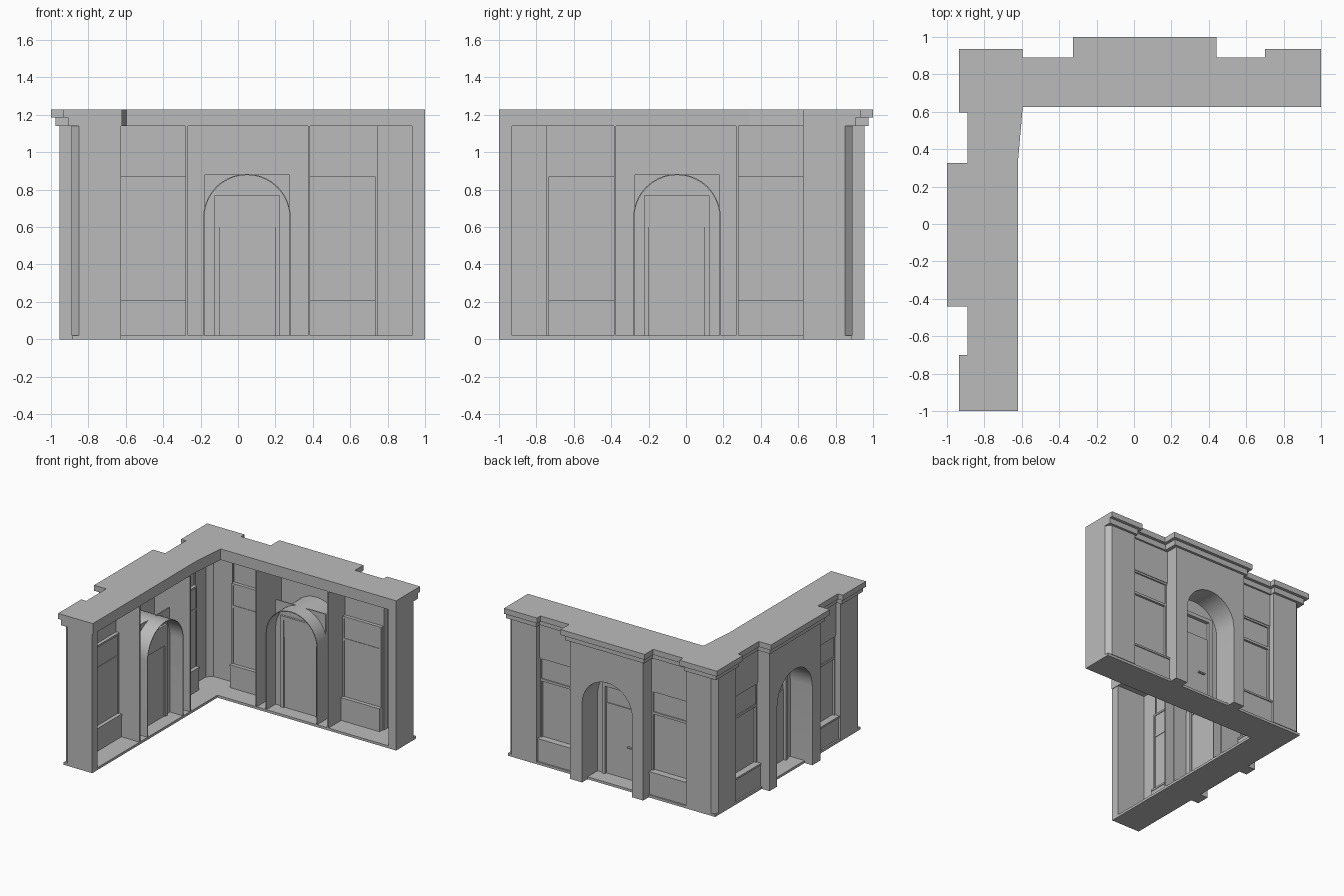
import bpy, bmesh, math

cube = bpy.data.objects.get("Cube")
if cube:
    bpy.data.objects.remove(cube, do_unlink=True)

stone = bpy.data.materials.new("stone grey")
stone.use_nodes = True
GREY = (0.5, 0.5, 0.5, 1)
stone.diffuse_color = GREY
stone.node_tree.nodes["Principled BSDF"].inputs["Base Color"].default_value = GREY

TOP, INNER = 1.14, 0.625          # wall height, inner edge of both wings
MID, R, SPRING = 0.048, 0.228, 0.65   # arch centre, radius, spring height


def prism(name, loop, offset, place):
    """Extrude a closed 2D loop by offset; place maps points to the model."""
    bm = bmesh.new()
    face = bm.faces.new([bm.verts.new(p) for p in loop])
    ext = bmesh.ops.extrude_face_region(bm, geom=[face])
    moved = [g for g in ext["geom"] if isinstance(g, bmesh.types.BMVert)]
    bmesh.ops.translate(bm, verts=moved, vec=offset)
    for v in bm.verts:
        v.co = place(*v.co)
    bmesh.ops.recalc_face_normals(bm, faces=bm.faces)
    mesh = bpy.data.meshes.new(name)
    bm.to_mesh(mesh)
    bm.free()
    mesh.materials.append(stone)
    obj = bpy.data.objects.new(name, mesh)
    bpy.context.collection.objects.link(obj)
    return obj


def straight(u, w, z):
    return (u, w, z)


def swapped(u, w, z):
    return (-w, -u, z)


def plan(name, pts, z0, z1, place=straight):
    return prism(name, [(u, w, z0) for u, w in pts], (0, 0, z1 - z0), place)


def box(name, u, w, z, place):
    pts = [(u[0], w[0]), (u[1], w[0]), (u[1], w[1]), (u[0], w[1])]
    return plan(name, pts, z[0], z[1], place)


def elevation(name, pts, w0, w1, place):
    return prism(name, [(u, w0, z) for u, z in pts], (0, w1 - w0, 0), place)


def arch(r, n=20):
    """Outline of the arched opening from left foot to right foot."""
    curve = [(MID - r * math.cos(math.pi * i / n),
              SPRING + r * math.sin(math.pi * i / n)) for i in range(n + 1)]
    return [(MID - r, 0)] + curve + [(MID + r, 0)]


# Cornice bands following the piers, recesses and central bays
def cornice(name, inset, z0, z1):
    i = inset
    half = [(-0.935 + i, 0.935 - i), (-0.595 - i, 0.935 - i), (-0.595 - i, 0.89 - i),
            (-0.325 + i, 0.89 - i), (-0.325 + i, 1 - i), (0.44 - i, 1 - i),
            (0.44 - i, 0.89 - i), (0.70 + i, 0.89 - i), (0.70 + i, 0.935 - i),
            (1, 0.935 - i)]
    inside = [(1, INNER), (-0.595, INNER), (-0.62, 0.34), (-0.62, -1)]
    other = [(-w, -u) for u, w in reversed(half[1:])]
    plan(name, half + inside + other, z0, z1)


cornice("upper_cornice", 0, 1.185, 1.23)
cornice("lower_cornice", 0.025, TOP, 1.185)

# Floor slab
plan("floor_slab", [(-0.885, 0.885), (1, 0.885), (1, INNER), (-INNER, INNER),
                    (-INNER, -1), (-0.885, -1)], 0, 0.02)

# Chamfered outer corner strip
plan("corner_chamfer", [(-0.89, 0.85), (-0.85, 0.89), (-0.84, 0.88), (-0.88, 0.84)],
     0.02, TOP)

for side, place in (("back", straight), ("side", swapped)):
    def part(name, u, w, z):
        return box(side + "_" + name, u, w, z, place)

    # Piers at the corner and at the free end
    full = (0.02, TOP)
    part("corner_pier", (-0.85, -0.625), (0.88, 0.89), full)
    part("corner_pier_return", (-0.635, -0.625), (0.83, 0.89), full)
    part("end_pier", (0.735, 0.965), (0.88, 0.89), full)
    part("end_pier_return", (0.735, 0.745), (0.83, 0.89), full)
    plan(side + "_end_wall", [(0.93, INNER), (1, INNER), (1, 0.85), (0.965, 0.89),
                              (0.93, 0.89)], 0.02, TOP, place)

    # Central bay wall with its arched opening, and the ribs behind it
    opening = arch(R)
    elevation(side + "_arched_wall",
              [(-0.28, 0)] + opening + [(0.385, 0), (0.385, TOP), (-0.28, TOP)],
              0.945, 0.955, place)
    part("left_rib", (-0.28, -0.268), (INNER, 0.95), (0, TOP))
    part("right_rib", (0.373, 0.385), (INNER, 0.95), (0, TOP))
    for name, u in (("left", (-0.28, MID - R)), ("right", (MID + R, 0.385))):
        part(name + "_pier_foot", u, (0.875, 0.95), (0, 0.02))

    # Barrel vault and jambs running through the wing
    vault = elevation(side + "_arch_tunnel", opening + arch(R + 0.006)[::-1],
                      INNER, 0.95, place)
    vault.select_set(True)
    bpy.context.view_layer.objects.active = vault
    bpy.ops.object.shade_smooth_by_angle(angle=math.radians(30))
    vault.select_set(False)

    # Door wall, frame, leaf, transom and handle
    d0, d1 = -0.125, 0.225
    elevation(side + "_door_wall",
              [(MID - R, 0.02), (d0, 0.02), (d0, 0.77), (d1, 0.77), (d1, 0.02),
               (MID + R, 0.02), (MID + R, 0.88), (MID - R, 0.88)], 0.745, 0.755, place)
    elevation(side + "_door_frame",
              [(d0, 0.02), (d0 + 0.03, 0.02), (d0 + 0.03, 0.74), (d1 - 0.025, 0.74),
               (d1 - 0.025, 0.02), (d1, 0.02), (d1, 0.77), (d0, 0.77)],
              0.728, 0.768, place)
    part("door_leaf", (-0.095, 0.2), (0.738, 0.748), (0.02, 0.6))
    part("transom_pane", (-0.095, 0.2), (0.732, 0.74), (0.6, 0.74))
    part("door_handle", (-0.06, 0.0), (0.748, 0.765), (0.28, 0.29))

    # Window bays: header wall, apron, panes, frame and transom bar
    for name, a, b in (("left", -0.625, -0.28), ("right", 0.385, 0.735)):
        part(name + "_header", (a, b), (0.838, 0.85), (0.87, TOP))
        part(name + "_apron", (a, b), (0.79, 0.872), (0.02, 0.2))
        part(name + "_sill", (a, b), (0.785, 0.88), (0.195, 0.21))
        part(name + "_lower_pane", (a, b), (0.816, 0.824), (0.21, 0.68))
        part(name + "_upper_pane", (a, b), (0.816, 0.834), (0.68, 0.87))
        part(name + "_transom_bar", (a, b), (0.812, 0.842), (0.67, 0.69))
        part(name + "_top_frame", (a, b), (0.81, 0.845), (0.855, 0.87))
        for edge, u in (("near", (a, a + 0.012)), ("far", (b - 0.012, b))):
            part(name + "_frame_" + edge, u, (0.81, 0.842), (0.2, 0.87))
